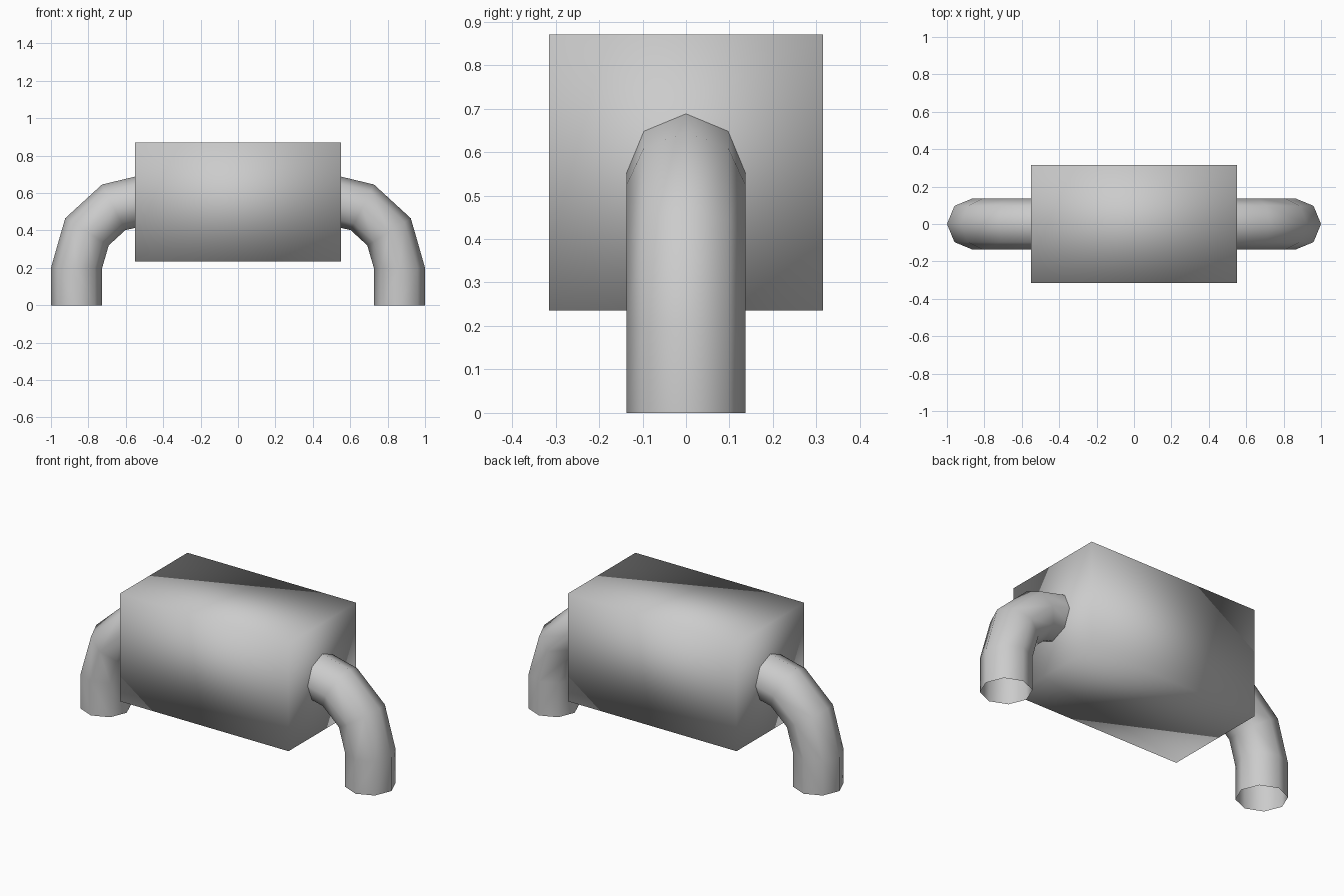
import bpy, bmesh
from math import sin, cos, pi, radians
from mathutils import Vector

cube = bpy.data.objects.get("Cube")
if cube:
    bpy.data.objects.remove(cube, do_unlink=True)

grey = bpy.data.materials.new("plain grey")
grey.use_nodes = True
grey.diffuse_color = (0.6, 0.6, 0.6, 1)
grey.node_tree.nodes["Principled BSDF"].inputs["Base Color"].default_value = (0.6, 0.6, 0.6, 1)


def finish(name, bm):
    bmesh.ops.recalc_face_normals(bm, faces=bm.faces)
    mesh = bpy.data.meshes.new(name)
    bm.to_mesh(mesh)
    bm.free()
    mesh.materials.append(grey)
    mesh.shade_smooth()
    obj = bpy.data.objects.new(name, mesh)
    bpy.context.collection.objects.link(obj)


# Body: a box with soft shading across its corners
bm = bmesh.new()
bmesh.ops.create_cube(bm, size=1)
bmesh.ops.scale(bm, vec=(1.1, 0.63, 0.635), verts=bm.verts)
bmesh.ops.translate(bm, vec=(0, 0, 0.5525), verts=bm.verts)
finish("body", bm)


# Pipe: an open eight-sided tube, straight up then bent into the body
SIDES, TUBE, BEND = 8, 0.137, 0.363
CORNER = Vector((0.5, 0, 0.2))


def pipe(name, side):
    bm = bmesh.new()
    stations = [(0, -0.2)] + [(radians(a), 0) for a in (0, 32, 63, 90)]
    rings = []
    for angle, drop in stations:
        out = Vector((cos(angle), 0, sin(angle)))
        ring = []
        for i in range(SIDES):
            t = 2 * pi * i / SIDES
            p = CORNER + out * (BEND + TUBE * cos(t))
            p += Vector((0, TUBE * sin(t), drop))
            p.x *= side
            ring.append(bm.verts.new(p))
        rings.append(ring)
    for a, b in zip(rings, rings[1:]):
        for i in range(SIDES):
            j = (i + 1) % SIDES
            bm.faces.new((a[i], a[j], b[j], b[i]))
    finish(name, bm)


pipe("left_pipe", 1)
pipe("right_pipe", -1)
